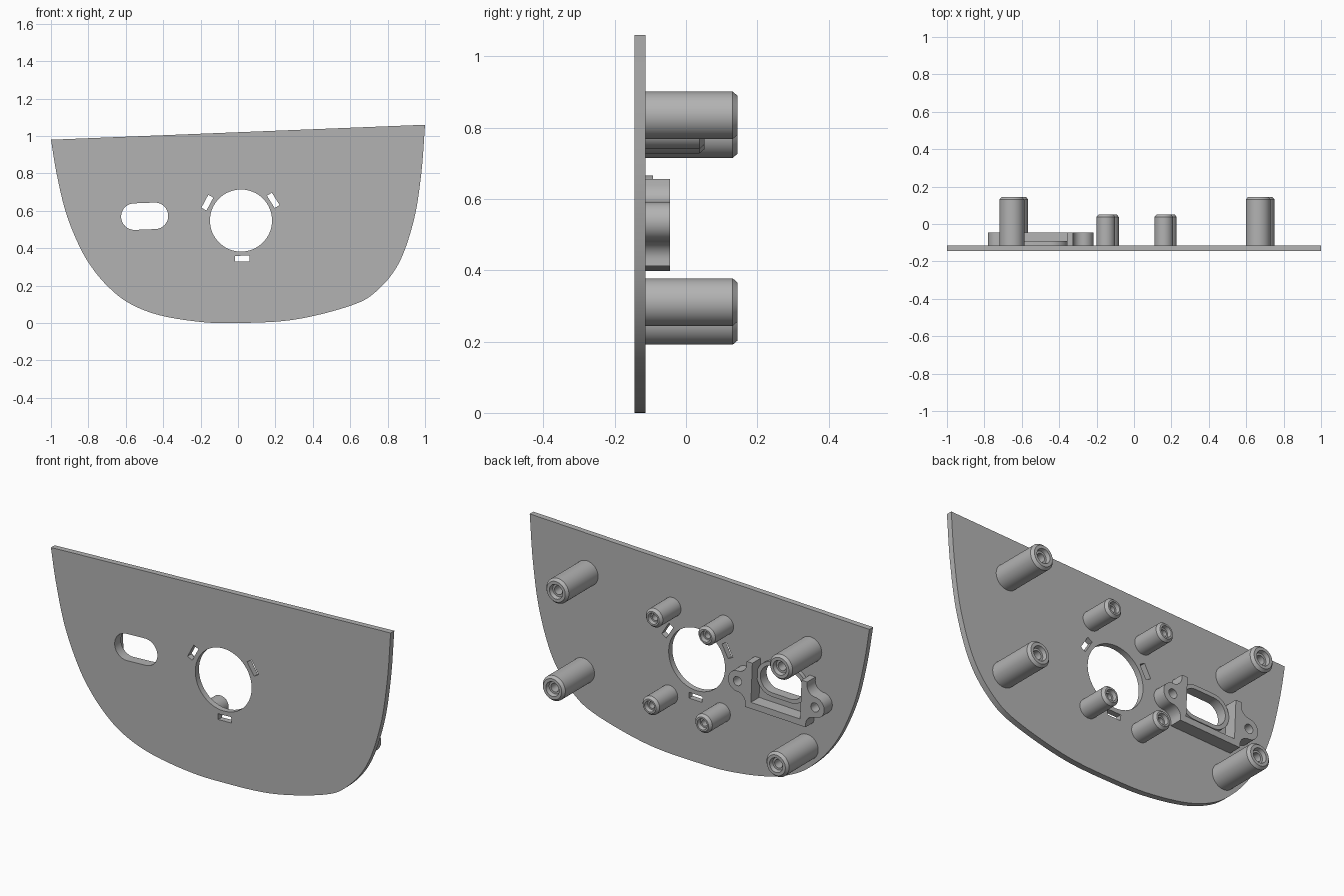
import bpy, bmesh
from math import pi, cos, sin, radians
from mathutils import Vector, Matrix
from mathutils.geometry import interpolate_bezier

if "Cube" in bpy.data.objects:
    bpy.data.objects.remove(bpy.data.objects["Cube"], do_unlink=True)

grey = bpy.data.materials.new("plain grey")
grey.use_nodes = True
grey.diffuse_color = (0.45, 0.45, 0.45, 1)
grey.node_tree.nodes["Principled BSDF"].inputs["Base Color"].default_value = grey.diffuse_color

TILT = 0.04              # the whole layout leans with the sloping top edge
FRONT, BACK = -0.145, -0.114


def finish(ob, angle=30):
    """Merge, fix normals, colour and shade a mesh object."""
    bm = bmesh.new()
    bm.from_mesh(ob.data)
    bmesh.ops.remove_doubles(bm, verts=bm.verts, dist=1e-5)
    bmesh.ops.recalc_face_normals(bm, faces=bm.faces)
    bm.to_mesh(ob.data)
    bm.free()
    ob.data.materials.clear()
    ob.data.materials.append(grey)
    bpy.ops.object.select_all(action="DESELECT")
    ob.select_set(True)
    bpy.context.view_layer.objects.active = ob
    bpy.ops.object.shade_smooth_by_angle(angle=radians(angle))


def prism(name, loops, y0, y1):
    """Extrude an outline with holes (x, z loops) from y0 to y1."""
    curve = bpy.data.curves.new(name, "CURVE")
    curve.dimensions, curve.fill_mode = "2D", "BOTH"
    curve.extrude = (y1 - y0) / 2
    for loop in loops:
        spline = curve.splines.new("POLY")
        spline.points.add(len(loop) - 1)
        for point, (x, z) in zip(spline.points, loop):
            point.co = (x, z, 0, 1)
        spline.use_cyclic_u = True
    temp = bpy.data.objects.new(name + "_curve", curve)
    bpy.context.collection.objects.link(temp)
    graph = bpy.context.evaluated_depsgraph_get()
    mesh = bpy.data.meshes.new_from_object(temp.evaluated_get(graph))
    bpy.data.objects.remove(temp, do_unlink=True)
    mesh.transform(Matrix.Translation((0, (y0 + y1) / 2, 0)) @ Matrix.Rotation(pi / 2, 4, "X"))
    ob = bpy.data.objects.new(name, mesh)
    bpy.context.collection.objects.link(ob)
    finish(ob)


def arc(cx, cz, r, a0, a1, n=24):
    return [(cx + r * cos(radians(a0 + (a1 - a0) * i / n)),
             cz + r * sin(radians(a0 + (a1 - a0) * i / n))) for i in range(n + 1)]


def circle(cx, cz, r, n=64):
    return arc(cx, cz, r, 0, 360, n)[:-1]


def stadium(w, h):
    """Rounded slot with half sizes w and h."""
    return arc(w - h, 0, h, -90, 90) + arc(h - w, 0, h, 90, 270)


def place(loop, centre, angle=TILT):
    c, s = cos(angle), sin(angle)
    return [(centre[0] + x * c - z * s, centre[1] + x * s + z * c) for x, z in loop]


def smooth_path(points, n=10):
    """Smooth curve through the given points."""
    p = [Vector(q) for q in points]
    p = [p[0] * 2 - p[1]] + p + [p[-1] * 2 - p[-2]]
    path = []
    for a, b, c, d in zip(p, p[1:], p[2:], p[3:]):
        path += interpolate_bezier(b, b + (c - a) / 6, c - (d - b) / 6, c, n)[:-1]
    return [tuple(q) for q in path + [p[-2]]]


def post(name, x, z, r, tip, depth):
    """Round screw post with a chamfered tip and a stepped blind hole."""
    profile = [(0, BACK - 0.01), (r, BACK - 0.01), (r, tip - 0.014), (r - 0.012, tip),
               (r * 0.58, tip), (r * 0.5, tip - 0.02), (r * 0.34, tip - 0.02),
               (r * 0.34, tip - depth), (0, tip - depth)]
    bm = bmesh.new()
    verts = [bm.verts.new((q, y, 0)) for q, y in profile]
    edges = [bm.edges.new(pair) for pair in zip(verts, verts[1:])]
    bmesh.ops.spin(bm, geom=verts + edges, cent=(0, 0, 0), axis=(0, 1, 0),
                   angle=2 * pi, steps=48, use_merge=True)
    mesh = bpy.data.meshes.new(name)
    bm.to_mesh(mesh)
    bm.free()
    mesh.transform(Matrix.Translation((x, 0, z)))
    ob = bpy.data.objects.new(name, mesh)
    bpy.context.collection.objects.link(ob)
    finish(ob)


# Panel with round opening, three slots and an oval opening
outline = smooth_path([(-1, 0.98), (-0.97, 0.8), (-0.92, 0.59), (-0.85, 0.415), (-0.78, 0.295),
                       (-0.69, 0.19), (-0.58, 0.105), (-0.42, 0.042), (-0.2, 0.006), (0, 0),
                       (0.3, 0.018), (0.6, 0.092), (0.74, 0.17), (0.86, 0.32), (0.94, 0.55),
                       (0.98, 0.8), (1, 1.06)])
hub, oval = (0.016, 0.548), (-0.499, 0.571)
holes = [circle(*hub, 0.166), place(stadium(0.126, 0.071), oval)]
slot = [(0.188, -0.039), (0.219, -0.039), (0.219, 0.039), (0.188, 0.039)]
for angle in (32, 152, 272):
    holes.append(place(slot, hub, radians(angle)))
prism("panel", [outline] + holes, FRONT, BACK)

# Raised rim around the oval opening
prism("oval_rim", [place(stadium(0.147, 0.092), oval), place(stadium(0.126, 0.071), oval)],
      BACK - 0.005, -0.092)

# U-shaped bracket with a screw ear on each side
seat = (-0.499, 0.527)
ear = [(0.178, -0.122)] + arc(0.228, -0.105, 0.05, 180, 90, 8) + \
    arc(0.228, 0, 0.055, -90, 90) + arc(0.228, 0.105, 0.05, 270, 180, 8) + [(0.178, 0.122)]
half = [(0, -0.122)] + ear + [(0.145, 0.122), (0.145, -0.088)]
u_shape = half + [(-x, z) for x, z in reversed(half[1:])]
screws = [place(circle(side * 0.228, 0, 0.024, 32), seat) for side in (-1, 1)]
prism("bracket", [place(u_shape, seat)] + screws, BACK - 0.005, -0.045)

# Four tall posts near the corners and four short ones around the round opening
for kind, centre, dx, dz, r, tip, depth in (
        ("tall", (0.016, 0.546), 0.659, 0.262, 0.0665, 0.145, 0.16),
        ("short", (0.014, 0.548), 0.155, 0.236, 0.05, 0.052, 0.1)):
    for sx, side in ((-1, "right"), (1, "left")):
        for sz, level in ((-1, "lower"), (1, "upper")):
            (x, z), = place([(sx * dx, sz * dz)], centre)
            post(f"{kind}_post_{level}_{side}", x, z, r, tip, depth)
